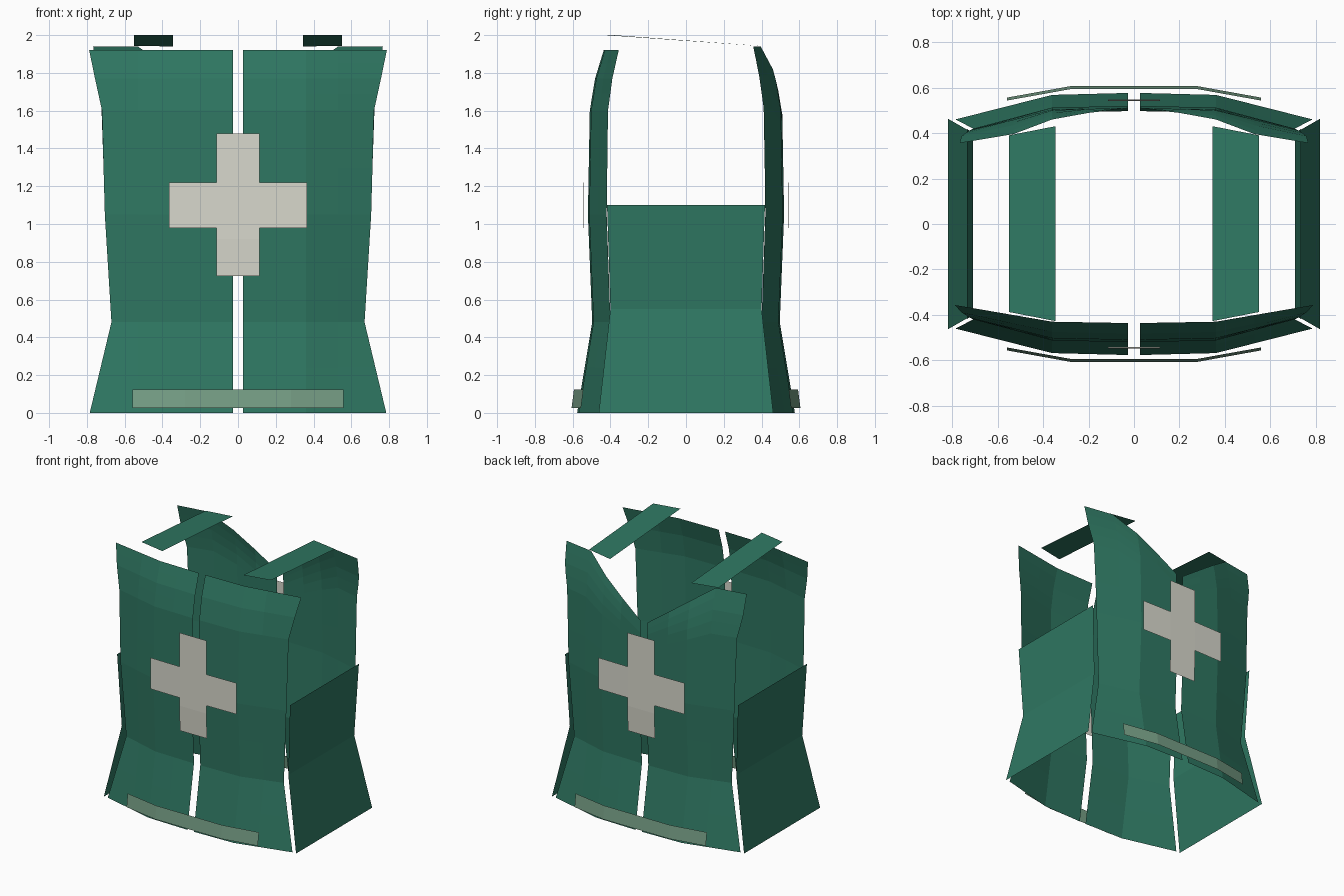
import bpy
from mathutils import Vector

if "Cube" in bpy.data.objects:
    bpy.data.objects.remove(bpy.data.objects["Cube"])


def material(name, col):
    m = bpy.data.materials.new(name)
    m.diffuse_color = (*col, 1)
    m.use_nodes = True
    m.node_tree.nodes["Principled BSDF"].inputs["Base Color"].default_value = m.diffuse_color
    return m


GREEN = material("dark_green_cloth", (0.028, 0.185, 0.122))
WHITE = material("off_white_patch", (0.69, 0.69, 0.61))
PALE = material("pale_green_trim", (0.18, 0.34, 0.235))


def sheet(name, rows, mat, up=False):
    """Thin cloth sheet from a grid of points, with normals facing outwards."""
    n = len(rows[0])
    verts = [Vector(p) for r in rows for p in r]
    faces = [(i * n + j, i * n + j + 1, (i + 1) * n + j + 1, (i + 1) * n + j)
             for i in range(len(rows) - 1) for j in range(n - 1)]
    a, b, c, d = (verts[k] for k in faces[0])
    mid = (a + b + c + d) / 4
    out = Vector((0, 0, 1)) if up else Vector((mid.x * 0.3, mid.y, 0))
    if (c - a).cross(d - b).dot(out) < 0:
        faces = [f[::-1] for f in faces]
    me = bpy.data.meshes.new(name)
    me.from_pydata(verts, [], faces)
    me.materials.append(mat)
    ob = bpy.data.objects.new(name, me)
    bpy.context.collection.objects.link(ob)
    return ob


# Body profile: height, depth at centre, depth at side edge, half width
PROFILE = [(0, 0.577, 0.46, 0.785), (0.48, 0.497, 0.40, 0.67),
           (1.05, 0.52, 0.42, 0.705), (1.6, 0.51, 0.413, 0.72),
           (1.77, 0.482, 0.39, 0.757), (1.93, 0.433, 0.354, 0.79)]
FOLD = 0.36


def body(z):
    for p, q in zip(PROFILE, PROFILE[1:]):
        if z <= q[0] or q is PROFILE[-1]:
            t = (z - p[0]) / (q[0] - p[0])
            return [p[k] + (q[k] - p[k]) * t for k in (1, 2, 3)]


def depth(x, z):
    c, e, w = body(z)
    f = c - (c - e) * 0.08
    if x < FOLD:
        return c + (f - c) * x / FOLD
    return f + (e - f) * (x - FOLD) / (w - FOLD)


def back_top(x):
    # sloping V neckline, level at the shoulders
    return min(1.94, 1.58 + (x - 0.027) * 0.72)


# Front and back body panels, each in two halves
for face, sy, top in (("front", -1, lambda x: 1.92), ("back", 1, back_top)):
    for side, sx in (("left", -1), ("right", 1)):
        rows = []
        for z in (0, 0.24, 0.48, 0.77, 1.05, 1.3, 1.6, 1.69, 1.77, 1.85, 1.92):
            row = []
            for x in (0.027, 0.2, FOLD, 0.53, None):
                t = top(1 if x is None else x)
                # spread the upper rows between mid height and the top edge
                zz = z if z <= 1.05 else 1.05 + (z - 1.05) * (t - 1.05) / 0.87
                xx = body(zz)[2] if x is None else x
                if x is None and sy > 0 and zz > 1.77:
                    xx -= (zz - 1.77) * 0.15
                row.append((sx * xx, sy * depth(xx, zz), zz))
            rows.append(row)
        sheet(f"{face}_panel_{side}", rows, GREEN)

for side, sx in (("left", -1), ("right", 1)):
    # Side panels
    sheet(f"side_panel_{side}",
          [[(sx * x, -y, z), (sx * x, y, z)] for x, y, z in
           ((0.817, 0.462, 0), (0.708, 0.40, 0.55), (0.735, 0.418, 1.1))], GREEN)
    # Shoulder straps
    sheet(f"shoulder_strap_{side}",
          [[(sx * 0.345, -0.427, 2.0), (sx * 0.345, 0.43, 1.94)],
           [(sx * 0.55, -0.387, 2.0), (sx * 0.55, 0.39, 1.943)]], GREEN, up=True)

for face, sy in (("front", -1), ("back", 1)):
    # Cross patch: upright and two arms
    sheet(f"{face}_cross_upright",
          [[(-0.115, sy * y, z), (0.115, sy * y, z)] for z, y in
           ((0.725, 0.54), (0.92, 0.548), (1.48, 0.546))], WHITE)
    for side, sx in (("left", -1), ("right", 1)):
        sheet(f"{face}_cross_arm_{side}",
              [[(sx * 0.115, sy * 0.546, z), (sx * 0.365, sy * 0.542, z)]
               for z in (0.98, 1.22)], WHITE)
    # Hem trim, wrapped round the lower edge
    sheet(f"{face}_hem_trim",
          [[(x, sy * (y - off), z) for x, y in
            ((-0.558, 0.556), (-0.28, 0.606), (0.28, 0.606), (0.558, 0.556))]
           for z, off in ((0.025, 0), (0.125, 0.013))], PALE)
